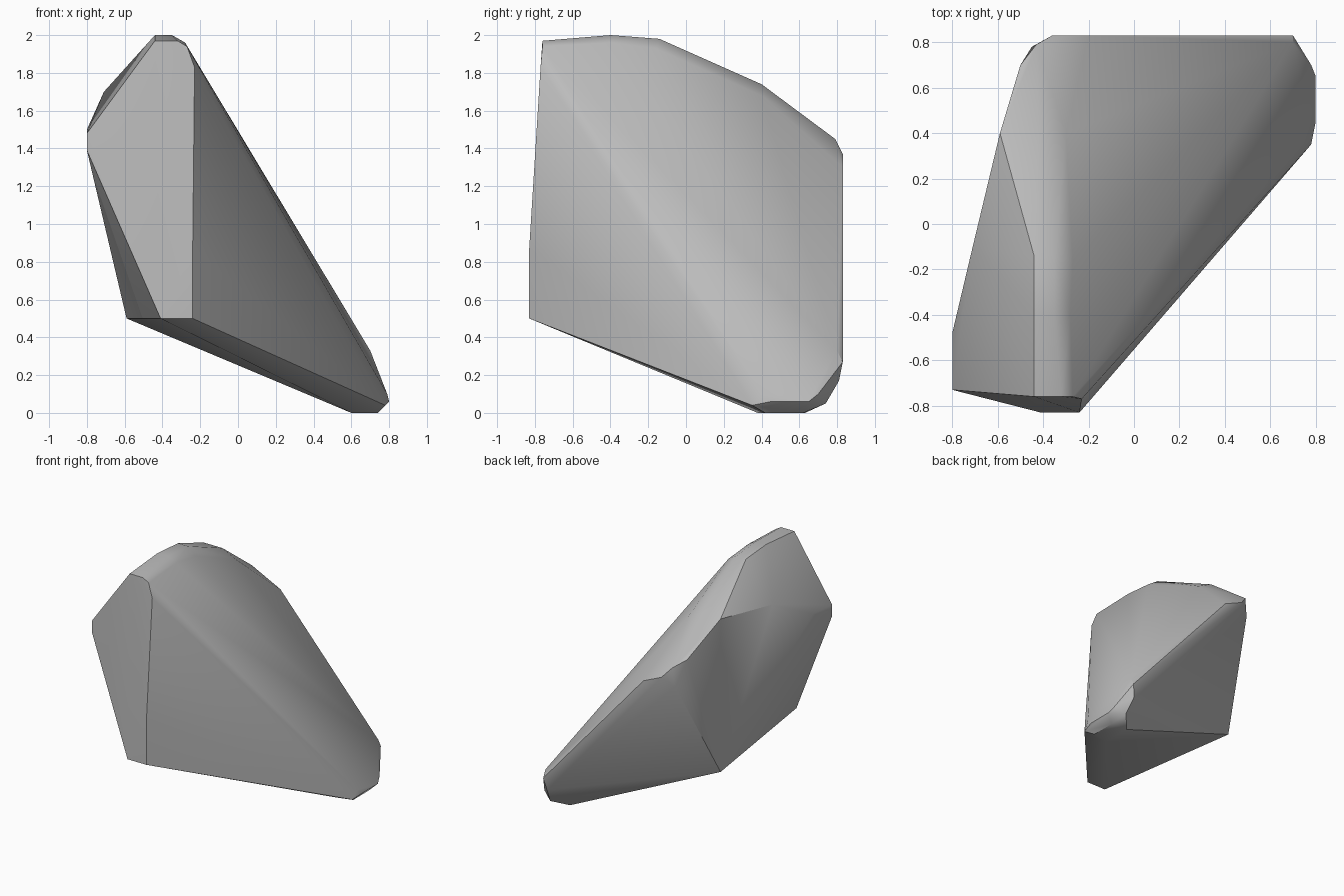
import bpy, bmesh, math

# Remove only the default cube
default_cube = bpy.data.objects.get("Cube")
if default_cube:
    bpy.data.objects.remove(default_cube, do_unlink=True)


def make_material(name, colour):
    """One flat colour, shared by viewport and render."""
    material = bpy.data.materials.new(name)
    material.use_nodes = True
    material.diffuse_color = colour
    shader = material.node_tree.nodes["Principled BSDF"]
    shader.inputs["Base Color"].default_value = colour
    shader.inputs["Roughness"].default_value = 0.9
    return material


def hull_object(name, outlines, material, smooth_angle):
    """Wrap a convex skin around a set of guide outlines."""
    bm = bmesh.new()
    for outline in outlines:
        for corner in outline:
            bm.verts.new(corner)
    result = bmesh.ops.convex_hull(bm, input=bm.verts, use_existing_faces=False)
    unused = [g for g in result["geom_interior"] + result["geom_unused"]
              if isinstance(g, bmesh.types.BMVert) and g.is_valid]
    bmesh.ops.delete(bm, geom=list(set(unused)), context="VERTS")
    bmesh.ops.dissolve_limit(bm, angle_limit=math.radians(1),
                             verts=bm.verts, edges=bm.edges)
    bmesh.ops.recalc_face_normals(bm, faces=bm.faces)
    mesh = bpy.data.meshes.new(name)
    bm.to_mesh(mesh)
    bm.free()
    mesh.materials.append(material)
    obj = bpy.data.objects.new(name, mesh)
    bpy.context.collection.objects.link(obj)
    bpy.ops.object.select_all(action="DESELECT")
    obj.select_set(True)
    bpy.context.view_layer.objects.active = obj
    bpy.ops.object.shade_smooth_by_angle(angle=smooth_angle)
    return obj


# Flat broken face at the front
front_face = [(-.41, -.83, .5), (-.24, -.83, .5), (-.24, -.83, .87),
              (-.23, -.77, 1.83), (-.27, -.76, 1.94), (-.32, -.76, 1.97),
              (-.44, -.76, 1.97), (-.8, -.73, 1.48), (-.8, -.73, 1.39)]

# Shoulder along the right side
right_side = [(-.8, -.48, 1.5), (-.71, -.1, 1.7), (-.59, .4, 1.74),
              (-.59, .4, .5)]

# Rounded crest running from front to back
crest = [(-.44, -.4, 2), (-.35, -.4, 2), (-.28, -.4, 1.96),
         (-.44, -.14, 1.98), (-.35, -.14, 1.98), (-.27, -.16, 1.93),
         (-.42, .4, 1.74), (-.3, .4, 1.68),
         (-.5, .7, 1.5), (-.43, .79, 1.45)]

# Narrow strip along the back
back_strip = [(-.36, .83, 1.37), (-.2, .83, 1.3), (.7, .83, .27),
              (-.45, .78, 1.3), (.68, .81, .17)]

# Rounded tip on the ground
tip = [(.78, .35, .04), (.79, .4, .1), (.8, .45, .06), (.8, .65, .06),
       (.7, .8, .33), (.78, .7, .1), (.7, .74, .05),
       (.74, .42, 0), (.74, .62, 0), (.6, .38, 0), (.6, .63, 0)]

grey_stone = make_material("grey stone", (.5, .5, .5, 1))
hull_object("rock_shard", [front_face, right_side, crest, back_strip, tip],
            grey_stone, math.radians(32))
